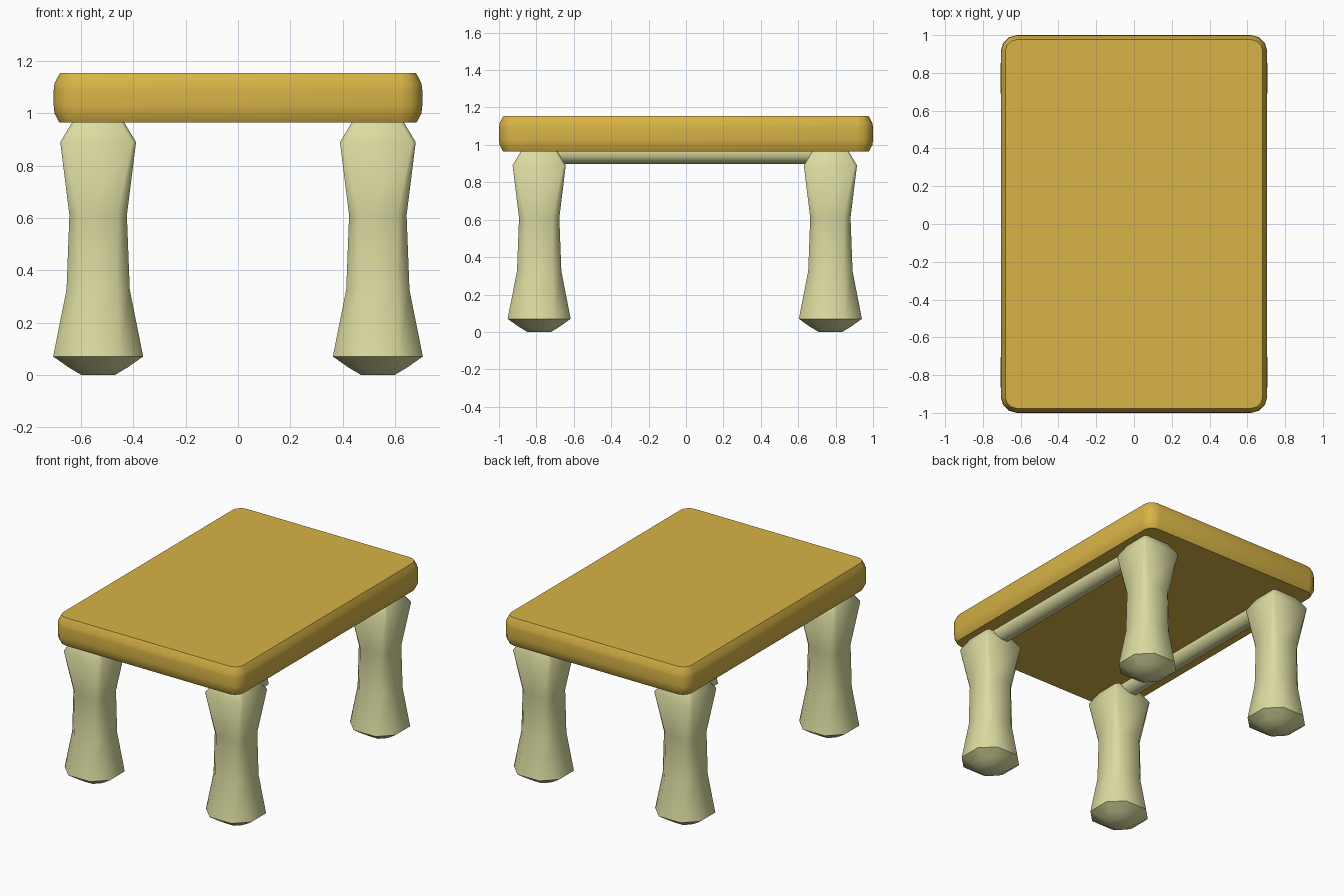
import bpy, bmesh, math

if "Cube" in bpy.data.objects:
    bpy.data.objects.remove(bpy.data.objects["Cube"])


def material(name, rgb):
    m = bpy.data.materials.new(name)
    m.diffuse_color = (*rgb, 1)
    m.use_nodes = True
    m.node_tree.nodes["Principled BSDF"].inputs["Base Color"].default_value = m.diffuse_color
    return m


GOLD = material("golden yellow", (0.68, 0.45, 0.062))
CREAM = material("pale cream", (0.71, 0.71, 0.355))


def loft(name, rings, mat):
    """Skin a stack of equal-length rings and cap both ends."""
    bm = bmesh.new()
    loops = [[bm.verts.new(p) for p in r] for r in rings]
    n = len(rings[0])
    for a, b in zip(loops, loops[1:]):
        for i in range(n):
            j = (i + 1) % n
            bm.faces.new((a[i], a[j], b[j], b[i]))
    bm.faces.new(loops[0])
    bm.faces.new(loops[-1])
    bmesh.ops.recalc_face_normals(bm, faces=bm.faces)
    for f in bm.faces:
        f.smooth = True
    me = bpy.data.meshes.new(name)
    bm.to_mesh(me)
    bm.free()
    me.materials.append(mat)
    ob = bpy.data.objects.new(name, me)
    bpy.context.collection.objects.link(ob)
    return ob


def rounded_rect(hx, hy, r, steps, z, cx=0, cy=0):
    """Rectangle with rounded corners (steps=1 gives plain chamfers)."""
    pts = []
    for k, (sx, sy) in enumerate([(1, 1), (-1, 1), (-1, -1), (1, -1)]):
        for i in range(steps + 1):
            a = math.radians(90 * (k + i / steps))
            pts.append((cx + sx * (hx - r) + r * math.cos(a),
                        cy + sy * (hy - r) + r * math.sin(a), z))
    return pts


# table top: slab with bevelled rims and rounded corners
top_profile = [(0.965, 0.022), (1.0, 0.003), (1.03, 0), (1.09, 0),
               (1.115, 0.003), (1.155, 0.024)]
loft("table_top", [rounded_rect(0.705 - d, 1.0 - d, 0.085 - d, 3, z)
                   for z, d in top_profile], GOLD)

# chunky legs: waisted, squarer at the top, rounder at the foot
# (height, half width, chamfer as a share of half width)
leg_profile = [(0.0, 0.065, 0.55), (0.03, 0.115, 0.55), (0.07, 0.172, 0.52),
               (0.325, 0.121, 0.40), (0.61, 0.110, 0.32),
               (0.89, 0.145, 0.10), (0.985, 0.088, 0.15)]
for side, sx in (("left", -1), ("right", 1)):
    for end, cy in (("front", -0.785), ("back", 0.772)):
        rings = [rounded_rect(h, h * 0.98, h * c, 1, z, sx * 0.535, cy)
                 for z, h, c in leg_profile]
        loft(f"{end}_{side}_leg", rings, CREAM)

    # eight-sided rail under the top, joining front and back legs
    rail = []
    for y in (-0.76, 0.76):
        rail.append([(sx * 0.532 + 0.066 * math.cos(a), y, 0.96 + 0.066 * math.sin(a))
                     for a in (math.radians(22.5 + 45 * i) for i in range(8))])
    loft(f"{side}_rail", rail, CREAM)

for ob in bpy.data.objects:
    bpy.context.view_layer.objects.active = ob
    ob.select_set(True)
bpy.ops.object.shade_smooth_by_angle(angle=math.radians(50))
